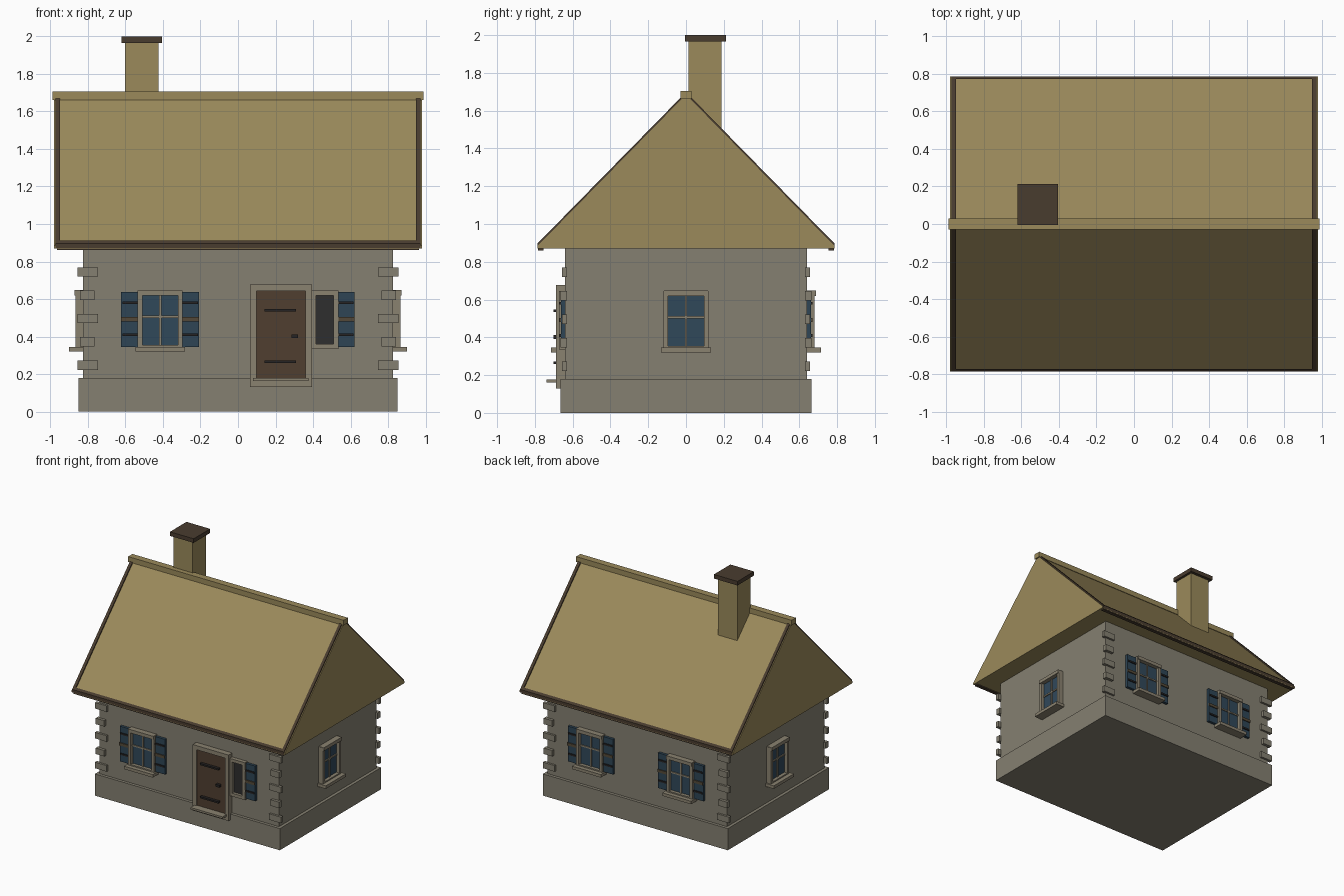
import bpy, bmesh
from math import radians
from mathutils import Matrix

cube = bpy.data.objects.get("Cube")
if cube:
    bpy.data.objects.remove(cube, do_unlink=True)


def material(name, r, g, b):
    """Flat colour given as 0-255 sRGB, stored as linear."""
    lin = [((c / 255 + 0.055) / 1.055) ** 2.4 for c in (r, g, b)] + [1]
    m = bpy.data.materials.new(name)
    m.use_nodes = True
    m.diffuse_color = lin
    bsdf = next(n for n in m.node_tree.nodes if n.type == 'BSDF_PRINCIPLED')
    bsdf.inputs["Base Color"].default_value = lin
    return m


STONE = material("grey stone", 133, 128, 113)
FRAME = material("pale frame", 138, 130, 112)
THATCH = material("straw roof", 155, 138, 91)
BEAM = material("dark timber", 73, 60, 47)
DOOR = material("brown door", 80, 63, 48)
BLUE = material("blue paint", 46, 69, 85)
GLASS = material("blue glass", 48, 72, 90)
IRON = material("black iron", 38, 36, 36)
VOID = material("dark opening", 46, 46, 46)
BATTEN = material("shutter batten", 84, 73, 56)


def finish(name, bm, mat):
    bmesh.ops.recalc_face_normals(bm, faces=bm.faces)
    mesh = bpy.data.meshes.new(name)
    bm.to_mesh(mesh)
    bm.free()
    mesh.materials.append(mat)
    obj = bpy.data.objects.new(name, mesh)
    bpy.context.scene.collection.objects.link(obj)
    return obj


def box(name, xs, ys, zs, mat, turn=0):
    """Box from ranges, turned about the vertical axis by whole degrees."""
    bm = bmesh.new()
    bmesh.ops.create_cube(bm, size=1)
    size = [r[1] - r[0] for r in (xs, ys, zs)]
    mid = [(r[0] + r[1]) / 2 for r in (xs, ys, zs)]
    bm.transform(Matrix.Rotation(radians(turn), 4, 'Z')
                 @ Matrix.Translation(mid) @ Matrix.Diagonal(size + [1]))
    return finish(name, bm, mat)


def prism(name, profile, x0, x1, mat):
    """Extrude a (y, z) profile along x."""
    bm = bmesh.new()
    face = bm.faces.new([bm.verts.new((x0, y, z)) for y, z in profile])
    ext = bmesh.ops.extrude_face_region(bm, geom=[face])
    verts = [v for v in ext["geom"] if isinstance(v, bmesh.types.BMVert)]
    bmesh.ops.translate(bm, vec=(x1 - x0, 0, 0), verts=verts)
    return finish(name, bm, mat)


class Wall:
    """Places parts on one wall: u across, z up, d outward from its face."""
    def __init__(self, label, distance, turn):
        self.label, self.distance, self.turn = label, distance, turn

    def add(self, name, u, z, d, mat):
        ys = (-self.distance - d[1], -self.distance - d[0])
        return box(f"{self.label}_{name}", u, ys, z, mat, self.turn)

    def surround(self, name, u, z, t, d, mat):
        self.add(name + "_jamb_a", (u[0], u[0] + t), z, d, mat)
        self.add(name + "_jamb_b", (u[1] - t, u[1]), z, d, mat)
        inner = (u[0] + t, u[1] - t)
        self.add(name + "_lintel", inner, (z[1] - t, z[1]), d, mat)
        self.add(name + "_base", inner, (z[0], z[0] + t), d, mat)

    def window(self, c, shutters):
        self.surround("window_frame", (c - .12, c + .12), (.33, .645), .025, (-.01, .04), FRAME)
        self.add("window_glass", (c - .1, c + .1), (.345, .625), (-.01, .012), GLASS)
        self.add("window_upright", (c - .006, c + .006), (.35, .625), (0, .02), FRAME)
        self.add("window_crossbar", (c - .1, c + .1), (.5, .512), (0, .02), FRAME)
        self.add("window_header", (c - .117, c + .117), (.62, .648), (0, .047), FRAME)
        self.add("window_sill", (c - .132, c + .132), (.32, .345), (0, .075), FRAME)
        if shutters:
            for side in (-1, 1):
                self.shutter(c + side * .16)

    def shutter(self, c):
        self.add("shutter", (c - .048, c + .048), (.345, .637), (-.01, .022), BLUE)
        self.add("shutter_batten", (c - .048, c + .048), (.48, .503), (.02, .03), BATTEN)
        for z in (.41, .58):
            self.add("shutter_strap", (c - .042, c + .042), (z - .007, z + .007), (.02, .03), IRON)


# Masonry body
box("plinth", (-.85, .85), (-.665, .665), (0, .18), STONE)
box("walls", (-.825, .825), (-.64, .64), (.17, .88), STONE)

# Corner stones, alternating long and short
for sx in (-1, 1):
    for sy in (-1, 1):
        for i in range(5):
            z = .248 + .124 * i
            inner, outer = (.747, .855) if i % 2 == 0 else (.765, .843)
            box("corner_stone", sorted((sx * inner, sx * outer)),
                sorted((sy * .63, sy * (.657 if i % 2 == 0 else .664))),
                (z - .025, z + .025), STONE)

# Roof body and ridge
EAVE, EAVE_Z, TOP_Z = .785, .885, 1.685
prism("roof", [(-EAVE, .87), (EAVE, .87), (EAVE, EAVE_Z), (0, TOP_Z), (-EAVE, EAVE_Z)],
      -.98, .98, THATCH)
box("ridge_cap", (-.99, .99), (-.028, .028), (1.662, 1.705), THATCH)


def slope_strip(name, sy, y0, y1, x0, x1):
    """Thin board lying on one roof slope."""
    def height(y):
        return TOP_Z - (TOP_Z - EAVE_Z) * y / EAVE
    prism(name, [(sy * y0, height(y0) - .01), (sy * y1, height(y1) - .01),
                 (sy * y1, height(y1) + .013), (sy * y0, height(y0) + .013)], x0, x1, BEAM)


# Roof edge boards
for sy in (-1, 1):
    slope_strip("eave_board", sy, .772, .787, -.97, .97)
    box("eave_underboard", (-.965, .965), sorted((sy * .755, sy * .783)), (.861, .872), BEAM)
    for sx in (-1, 1):
        slope_strip("verge_board", sy, .02, .787, *sorted((sx * .95, sx * .973)))

# Chimney
box("chimney", (-.603, -.425), (.012, .188), (1.35, 1.97), THATCH)
box("chimney_cap", (-.622, -.405), (-.004, .212), (1.966, 2), BEAM)

# Windows on every wall
front, back = Wall("front", .64, 0), Wall("back", .64, 180)
front.window(-.415, True)
for c in (-.415, .415):
    back.window(c, True)
Wall("left", .825, 90).window(0, False)
Wall("right", .825, 270).window(0, False)

# Small dark window beside the door
front.surround("small_window", (.39, .535), (.335, .645), .026, (-.01, .032), FRAME)
front.add("small_window_opening", (.41, .515), (.35, .63), (-.01, .008), VOID)
front.shutter(.573)

# Door with surround, step and ironwork
front.surround("door_frame", (.065, .395), (.13, .678), .034, (-.01, .048), FRAME)
front.add("door", (.09, .37), (.16, .65), (-.01, .038), DOOR)
front.add("door_step", (.08, .375), (.162, .178), (0, .098), FRAME)
for z in (.265, .54):
    front.add("door_hinge", (.14, .31), (z - .007, z + .007), (.03, .062), IRON)
front.add("door_handle", (.285, .32), (.392, .412), (.03, .062), IRON)
